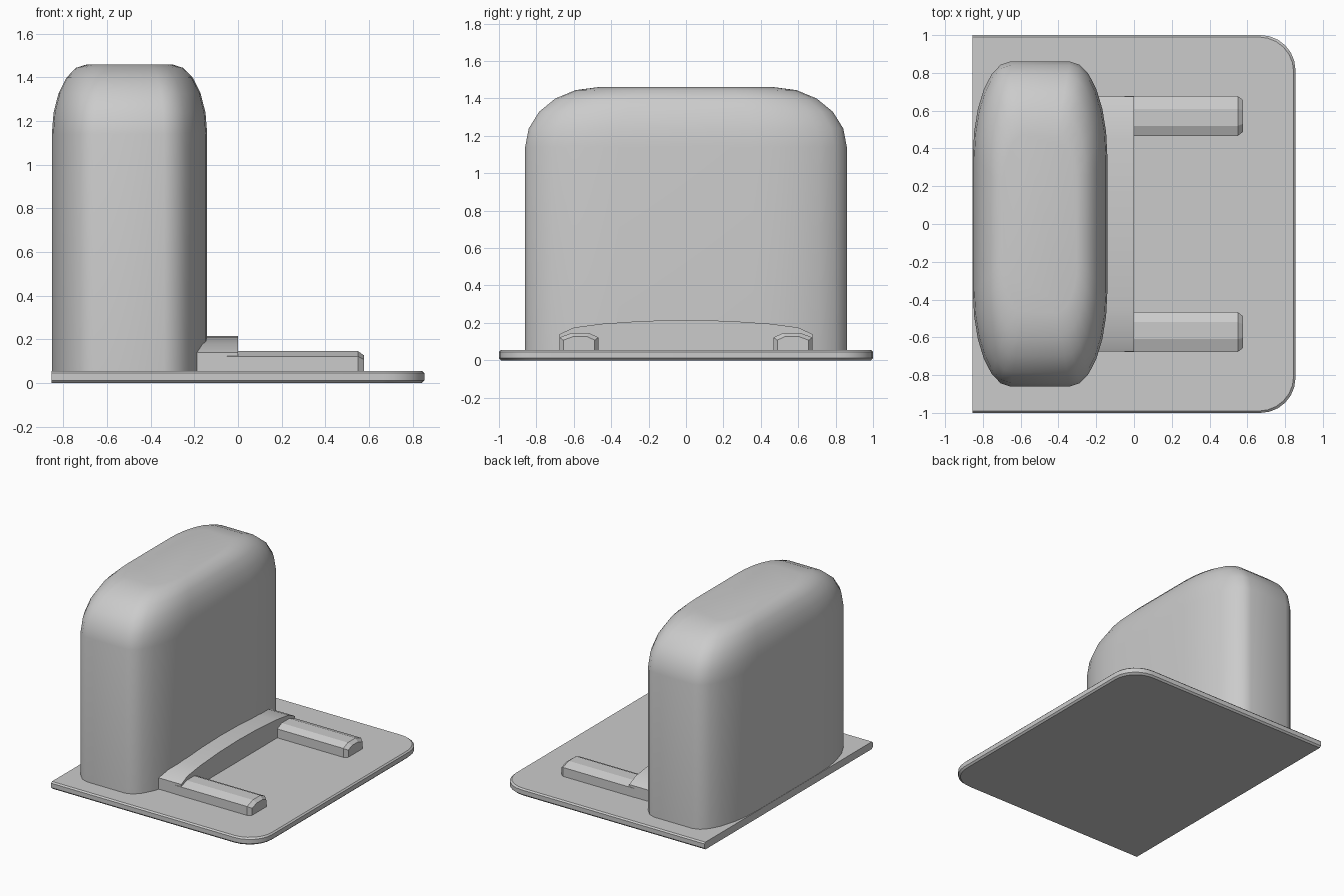
import bpy, bmesh
from math import sin, cos, pi

if "Cube" in bpy.data.objects:
    bpy.data.objects.remove(bpy.data.objects["Cube"])


def loft(name, rings, smooth=None):
    """Skin a list of matching closed rings and cap both ends."""
    bm = bmesh.new()
    loops = [[bm.verts.new(p) for p in r] for r in rings]
    n = len(loops[0])
    for a, b in zip(loops, loops[1:]):
        for i in range(n):
            j = (i + 1) % n
            bm.faces.new((a[i], a[j], b[j], b[i]))
    bm.faces.new(loops[0][::-1])
    bm.faces.new(loops[-1])
    bmesh.ops.recalc_face_normals(bm, faces=bm.faces)
    me = bpy.data.meshes.new(name)
    bm.to_mesh(me)
    bm.free()
    ob = bpy.data.objects.new(name, me)
    bpy.context.collection.objects.link(ob)
    if smooth:
        bpy.ops.object.select_all(action='DESELECT')
        ob.select_set(True)
        bpy.context.view_layer.objects.active = ob
        bpy.ops.object.shade_smooth_by_angle(angle=smooth)
    return ob


# Base plate: square corners at the back edge, rounded on the other side
R, L = 0.185, 0.855
half = [(L - R + R * sin(pi / 2 * k / 6), 1 - R + R * cos(pi / 2 * k / 6)) for k in range(7)]
outline = [(-L, 1)] + half + [(x, -y) for x, y in reversed(half)] + [(-L, -1)]
plate = []
for z, inset in ((0, 0.012), (0.012, 0), (0.045, 0), (0.055, 0.01)):
    sx, sy = 1 - inset / (2 * L), 1 - inset
    plate.append([(-L + (x + L) * sx, y * sy, z) for x, y in outline])
loft("base_plate", plate, 0.6)

# Upright body: plan with elliptical corners, tapering in a rounded crown
HX, HY, RX, RY, CX, N = 0.356, 0.86, 0.198, 0.5, -0.497, 6
plan = []
for q, (sx, sy) in enumerate(((1, 1), (-1, 1), (-1, -1), (1, -1))):
    for k in range(N + 1):
        a = pi / 2 * (q + k / N)
        plan.append((sx * (HX - RX) + RX * cos(a), sy * (HY - RY) + RY * sin(a)))
levels = [(0.05, 1)]
for k in range(6):
    a = pi / 2 * k / 5
    levels.append((1.14 + 0.32 * sin(a), 0.547 + 0.453 * cos(a)))
loft("upright_body", [[(CX + x * s, y * s, z) for x, y in plan] for z, s in levels], 0.7)

# Arched ledge along the foot of the body
arch = [(0.675, 0.05), (0.675, 0.14), (0.6, 0.175), (0.45, 0.195), (0.23, 0.21)]
profile = arch + [(0, 0.215)] + [(-y, z) for y, z in reversed(arch)]
loft("arched_ledge", [[(x, y, z) for y, z in profile] for x in (-0.28, 0)], 0.5)

# Pair of chamfered rails running forward from the ledge
section = [(0.467, 0.05), (0.467, 0.122), (0.52, 0.146), (0.61, 0.146), (0.677, 0.122), (0.677, 0.05)]
for name, side in (("rail_left", 1), ("rail_right", -1)):
    rings = [[(x, side * y, z) for y, z in section] for x in (-0.05, 0.55)]
    rings.append([(0.577, side * (0.572 + (y - 0.572) * 0.8), 0.05 + (z - 0.05) * 0.8)
                  for y, z in section])
    loft(name, rings)
